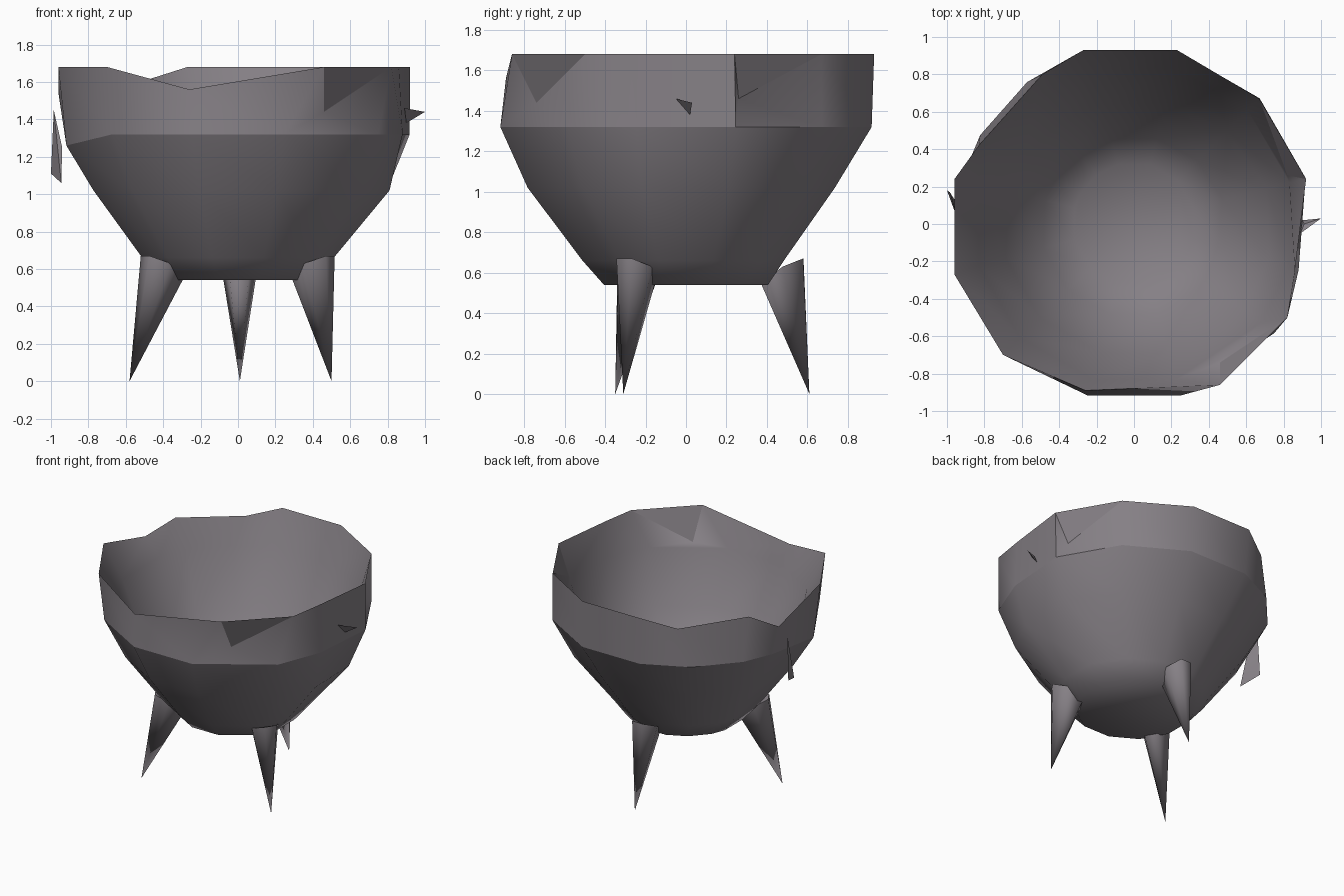
import bpy, bmesh, math
from mathutils import Vector

if "Cube" in bpy.data.objects:
    bpy.data.objects.remove(bpy.data.objects["Cube"])

iron = bpy.data.materials.new("dark iron grey")
iron.diffuse_color = (0.235, 0.215, 0.235, 1)
iron.use_nodes = True
iron.node_tree.nodes["Principled BSDF"].inputs["Base Color"].default_value = iron.diffuse_color


def make_object(name, bm, angle):
    bmesh.ops.recalc_face_normals(bm, faces=bm.faces)
    mesh = bpy.data.meshes.new(name)
    bm.to_mesh(mesh)
    bm.free()
    mesh.materials.append(iron)
    ob = bpy.data.objects.new(name, mesh)
    bpy.context.collection.objects.link(ob)
    bpy.ops.object.select_all(action='DESELECT')
    ob.select_set(True)
    bpy.context.view_layer.objects.active = ob
    bpy.ops.object.shade_smooth_by_angle(angle=math.radians(angle))
    return ob


# Uneven rim of the pot, counter-clockwise from the right
rim = [(.92, .24, 1.68), (.67, .67, 1.68), (.23, .93, 1.68), (-.27, .93, 1.68),
       (-.49, .80, 1.61), (-.83, .42, 1.65), (-.96, .24, 1.54), (-.96, -.27, 1.68),
       (-.70, -.70, 1.68), (-.26, -.89, 1.56), (.46, -.86, 1.68), (.82, -.50, 1.68),
       (.86, -.25, 1.68)]
angles = [15, 45, 75, 105, 127, 150, 165, 195, 225, 255, 285, 322, 345]
# Rim edges that are dented inward, with the point of each dent
dents = {0: (.82, .26, 1.46), 10: (.46, -.74, 1.44)}
# Radius and height of the rings outside and inside
outer = [(.95, 1.32), (.80, 1.02), (.53, .66), (.42, .54)]
inner = [(.86, 1.42), (.71, 1.02), (.50, .74), (.33, .61)]

bm = bmesh.new()
n = len(rim)
top = [bm.verts.new(p) for p in rim]


def ring(r, z):
    return [bm.verts.new((r * math.cos(math.radians(a)), r * math.sin(math.radians(a)), z))
            for a in angles]


tips = {i: bm.verts.new(p) for i, p in dents.items()}
shoulder = None
for profile in (outer, inner):
    rings = [top] + [ring(r, z) for r, z in profile]
    # The belly is flatter at the back and fuller on the right
    for k, fade in ((2, 1), (3, .6)):
        for v in rings[k]:
            d = v.co.xy.normalized()
            v.co.xy -= d * fade * (.05 * max(0, d.y) - .04 * max(0, d.x) * (k == 2))
    if profile is outer:
        shoulder = rings[1]
        shoulder[7].co.z = 1.26
        shoulder[12].co.x = .88
    for k in range(len(rings) - 1):
        up, low = rings[k], rings[k + 1]
        for i in range(n):
            j = (i + 1) % n
            if k == 0 and i in tips:
                c = tips[i]
                # Outer wall folds in to the dent; the inner wall starts below it
                for f in ((up[i], c, low[i]), (c, low[j], low[i]), (up[j], low[j], c)):
                    bm.faces.new(f)
                if profile is outer:
                    bm.faces.new((up[i], up[j], c))
            else:
                bm.faces.new((up[i], up[j], low[j], low[i]))
    bm.faces.new(rings[-1])

bm.verts.index_update()
pot_edges = {frozenset((shoulder[i].index, shoulder[(i + 1) % n].index)) for i in range(n)}
pot = make_object("pot_body", bm, 60)
# Crisp line under the collar
for e in pot.data.edges:
    if frozenset(e.vertices) in pot_edges:
        e.use_edge_sharp = True


# Three pointed legs: a tilted top outline running down to a tip
def leg(name, tip):
    bm = bmesh.new()
    tip = Vector(tip)
    out = Vector((tip.x, tip.y, 0)).normalized()
    side = Vector((-out.y, out.x, 0))
    outline = [(.58, -.045, .67), (.58, .045, .67), (.48, .10, .63), (.37, .05, .55),
               (.37, -.05, .55), (.48, -.10, .63)]
    vs = [bm.verts.new(out * r + side * s + Vector((0, 0, z))) for r, s, z in outline]
    t = bm.verts.new(tip)
    bm.faces.new(vs)
    for i in range(len(vs)):
        bm.faces.new((vs[i], vs[(i + 1) % len(vs)], t))
    make_object(name, bm, 85)


leg("left_leg", (-.58, -.35, 0))
leg("right_leg", (.50, -.31, 0))
leg("back_leg", (.01, .61, 0))


# Small pointed handle stubs on both sides
def stub(name, points):
    bm = bmesh.new()
    bmesh.ops.convex_hull(bm, input=[bm.verts.new(p) for p in points])
    make_object(name, bm, 30)


stub("right_handle", [(.89, -.05, 1.46), (1, .03, 1.44), (.90, .02, 1.38), (.91, 0, 1.44)])
stub("left_handle", [(-.985, .17, 1.45), (-1, .18, 1.11), (-.945, .03, 1.06), (-.94, .10, 1.25)])
